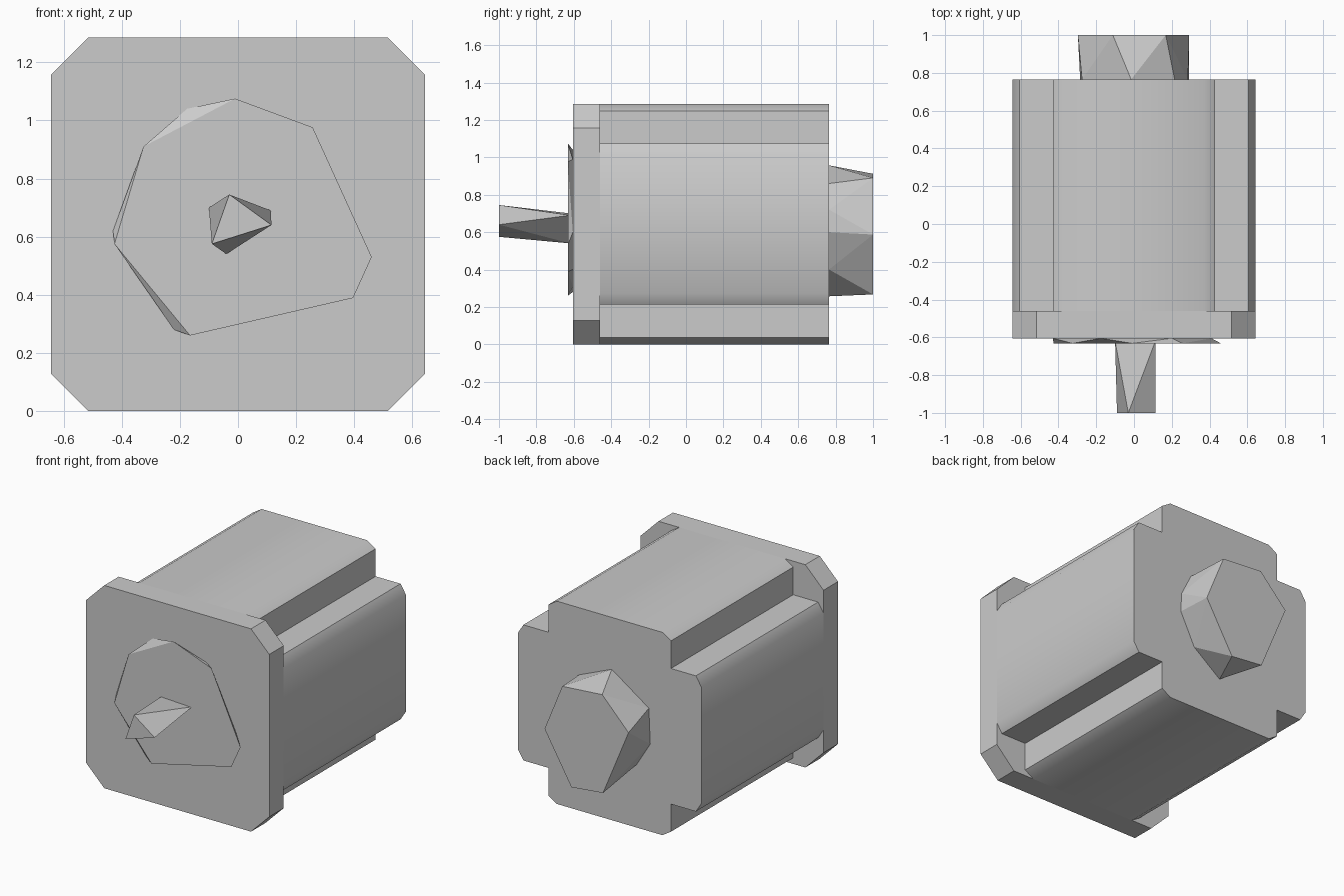
import bpy, bmesh, math

cube = bpy.data.objects.get("Cube")
if cube:
    bpy.data.objects.remove(cube, do_unlink=True)

MID = 0.643   # height of the motor axis
HALF = 0.643  # half width of the housing

grey = bpy.data.materials.new("plain grey")
grey.use_nodes = True
colour = (0.6, 0.6, 0.6, 1)
grey.diffuse_color = colour
grey.node_tree.nodes["Principled BSDF"].inputs["Base Color"].default_value = colour


def finish(name, bm):
    bmesh.ops.recalc_face_normals(bm, faces=bm.faces)
    mesh = bpy.data.meshes.new(name)
    bm.to_mesh(mesh)
    bm.free()
    mesh.materials.append(grey)
    obj = bpy.data.objects.new(name, mesh)
    bpy.context.collection.objects.link(obj)
    return obj


def prism(name, corner, y0, y1):
    """Extrude a four-fold symmetric outline, given by one corner, along y."""
    outline = []
    for turn in range(4):
        c, s = round(math.cos(turn * math.pi / 2)), round(math.sin(turn * math.pi / 2))
        outline += [(c * x - s * z, s * x + c * z) for x, z in corner]
    bm = bmesh.new()
    face = bm.faces.new([bm.verts.new((x, y0, z + MID)) for x, z in outline])
    new = bmesh.ops.extrude_face_region(bm, geom=[face])["geom"]
    moved = [v for v in new if isinstance(v, bmesh.types.BMVert)]
    bmesh.ops.translate(bm, verts=moved, vec=(0, y1 - y0, 0))
    return finish(name, bm)


def hull(name, y0, ring0, y1, ring1):
    """Faceted plug spanning two differently shaped rings."""
    bm = bmesh.new()
    for y, ring in ((y0, ring0), (y1, ring1)):
        for x, z in ring:
            bm.verts.new((x, y, z))
    bmesh.ops.convex_hull(bm, input=bm.verts)
    bmesh.ops.dissolve_limit(bm, angle_limit=0.02, verts=bm.verts, edges=bm.edges)
    return finish(name, bm)


# Front flange with chamfered corners
prism("front_flange", [(HALF, 0.515), (0.515, HALF)], -0.605, -0.46)

# Housing with stepped corner grooves and softly shaded lips
body = prism("housing", [(HALF, 0.37), (0.605, 0.43), (0.43, 0.43),
                         (0.43, 0.605), (0.37, HALF)], -0.46, 0.765)
bpy.context.view_layer.objects.active = body
body.select_set(True)
bpy.ops.object.shade_smooth_by_angle(angle=math.radians(40))
body.select_set(False)

# Faceted pilot boss on the flange
hull("front_boss", -0.605,
     [(-0.175, 1.04), (0.2, 0.99), (0.41, 0.6), (0.36, 0.4),
      (0.0, 0.31), (-0.22, 0.28), (-0.43, 0.62)],
     -0.632,
     [(-0.01, 1.075), (0.257, 0.976), (0.46, 0.53), (0.396, 0.389),
      (-0.165, 0.26), (-0.425, 0.575), (-0.325, 0.91)])

# Twisted triangular shaft
hull("shaft", -0.62, [(-0.1, 0.70), (0.113, 0.69), (-0.04, 0.54)],
     -1.0, [(-0.03, 0.745), (0.115, 0.64), (-0.09, 0.575)])

# Faceted cap at the rear
hull("rear_cap", 0.765,
     [(-0.015, 0.957), (0.215, 0.86), (0.285, 0.72), (0.29, 0.6), (0.19, 0.4),
      (0.0, 0.257), (-0.19, 0.4), (-0.285, 0.555), (-0.275, 0.78)],
     1.0,
     [(0.168, 0.89), (-0.112, 0.912), (-0.297, 0.72),
      (-0.118, 0.29), (0.104, 0.267), (0.292, 0.587)])
